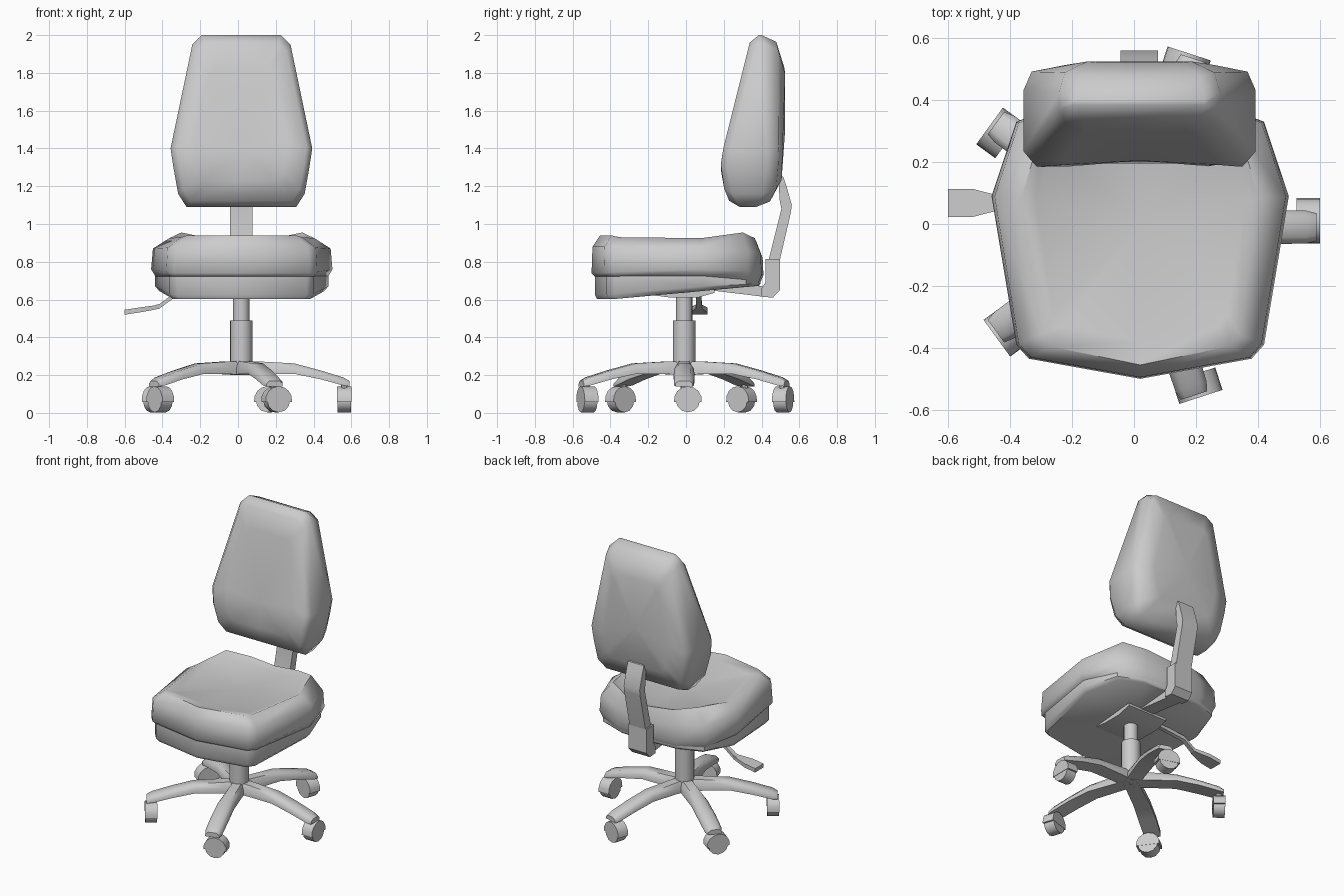
import bpy, bmesh, math
from mathutils import Matrix, Vector

if "Cube" in bpy.data.objects:
    bpy.data.objects.remove(bpy.data.objects["Cube"])

CX, CY = 0.017, -0.01          # axis of the column and star base


def finish(name, bm, angle=40):
    bmesh.ops.recalc_face_normals(bm, faces=bm.faces)
    me = bpy.data.meshes.new(name)
    bm.to_mesh(me)
    bm.free()
    ob = bpy.data.objects.new(name, me)
    bpy.context.collection.objects.link(ob)
    bpy.ops.object.select_all(action='DESELECT')
    ob.select_set(True)
    bpy.context.view_layer.objects.active = ob
    bpy.ops.object.shade_smooth_by_angle(angle=math.radians(angle))
    return ob


def loft(name, rings, start=None, end=None, angle=40, matrix=Matrix()):
    """Skin closed rings; each end is a flat cap or a fan to a point."""
    bm = bmesh.new()
    vr = [[bm.verts.new(matrix @ Vector(p)) for p in r] for r in rings]
    n = len(vr[0])
    for a, b in zip(vr, vr[1:]):
        for i in range(n):
            j = (i + 1) % n
            bm.faces.new((a[i], a[j], b[j], b[i]))
    for ring, tip in ((vr[0], start), (vr[-1], end)):
        if tip is None:
            bm.faces.new(ring)
        else:
            t = bm.verts.new(matrix @ Vector(tip))
            for i in range(n):
                bm.faces.new((ring[i], ring[(i + 1) % n], t))
    return finish(name, bm, angle)


def mirrored(half):
    """Close a half outline whose first and last points lie on the mirror line."""
    return half + [(-p[0],) + tuple(p[1:]) for p in half[-2:0:-1]]


def interp(table, t):
    for (a, va), (b, vb) in zip(table, table[1:]):
        if t <= b:
            return va + (vb - va) * max(0, (t - a) / (b - a))
    return table[-1][1]


def plate(name, profile, x0, x1):
    """Side profile (y, z) extruded across x."""
    return loft(name, [[(x, y, z) for y, z in profile] for x in (x0, x1)], angle=30)


def cylinder(name, r, z0, z1, sides=16):
    rings = [[(CX + r * math.cos(2 * math.pi * i / sides),
               CY + r * math.sin(2 * math.pi * i / sides), z) for i in range(sides)]
             for z in (z0, z1)]
    return loft(name, rings)


# Seat cushion and the shell under it
seat_half = [(0, -.5), (.36, -.435), (.4, -.39), (.48, .09), (.4, .33), (.22, .4), (0, .41)]


def seat_ring(sx, sy, zs):
    pts = mirrored([(x * sx, y * sy, z) for (x, y), z in zip(seat_half, zs)])
    return [(x + .02, y, z) for x, y, z in pts]


loft("seat_cushion", [
    seat_ring(.95, .96, [.72, .72, .72, .72, .70, .69, .69]),
    seat_ring(1, 1, [.74, .74, .745, .76, .75, .73, .73]),
    seat_ring(.98, .99, [.88, .88, .875, .87, .86, .84, .82]),
    seat_ring(.80, .91, [.94, .94, .93, .925, .955, .925, .905]),
    seat_ring(.70, .76, [.928, .925, .915, .905, .915, .90, .89]),
], start=(.02, 0, .70), end=(.02, 0, .897), angle=60)
loft("seat_shell", [
    seat_ring(.955, .965, [.725, .725, .725, .725, .71, .70, .70]),
    seat_ring(.955, .965, [.625, .625, .63, .67, .68, .685, .685]),
    seat_ring(.91, .94, [.602, .602, .604, .645, .667, .672, .672]),
], end=(.02, 0, .637), angle=45)

# Backrest: rings grow from the front face to the rim and close on the back
back_half = [(0, 2), (.21, 2), (.26, 1.95), (.375, 1.4), (.36, 1.3), (.335, 1.16),
             (.29, 1.09), (0, 1.09)]
front_y = [(1.09, .235), (1.16, .195), (1.3, .17), (1.4, .185), (2, .335)]
rear_y = [(1.09, .45), (1.2, .505), (1.8, .525), (1.95, .505), (2, .48)]


def back_ring(s, table, dy):
    pts = [(.018 + x * s, 1.5 + (z - 1.5) * s) for x, z in mirrored(back_half)]
    return [(x, interp(table, z) + dy, z) for x, z in pts]


loft("backrest", [
    back_ring(.66, front_y, .012),
    back_ring(.92, front_y, .012),
    back_ring(1, front_y, .05),
    back_ring(1, rear_y, -.08),
    back_ring(.93, rear_y, -.02),
    back_ring(.65, rear_y, 0),
], start=(.018, interp(front_y, 1.4) + .02, 1.4), end=(.018, .525, 1.5), angle=60)

# Backrest support: bent strut, elbow block and arm under the seat
plate("back_strut", [(.49, 1.26), (.515, 1.25), (.535, 1.19), (.56, 1.1), (.555, 1.06),
                     (.49, .78), (.43, .78), (.505, 1.08), (.495, 1.13)], CX - .06, CX + .06)
plate("strut_elbow", [(.42, .815), (.497, .815), (.497, .65), (.46, .61), (.40, .615),
                      (.40, .66), (.42, .69)], CX - .068, CX + .068)
plate("support_arm", [(.41, .67), (.41, .615), (.33, .625), (.1, .652), (.1, .69)],
      CX - .05, CX + .05)

# Mounting plate and gas column
plate("mount_plate", [(-.17, .65), (-.17, .622), (-.08, .61), (.06, .61), (.15, .635),
                      (.15, .66)], CX - .15, CX + .15)
cylinder("column_rod", .044, .45, .64)
cylinder("column_sleeve", .06, .21, .49)

# Height lever: bent rod with a flat paddle
def bar(name, stations, yc=.068):
    """Rectangular bar running along x; stations are x, z, half width, half height."""
    loft(name, [[(x, yc - w, z - h), (x, yc + w, z - h), (x, yc + w, z + h), (x, yc - w, z + h)]
                for x, z, w, h in stations])


bar("lever_rod", [(-.1, .645, .014, .012), (-.34, .62, .014, .012), (-.415, .565, .016, .012),
                  (-.45, .557, .018, .01)])
bar("lever_paddle", [(-.415, .562, .018, .01), (-.47, .553, .032, .012),
                     (-.52, .545, .045, .013), (-.60, .533, .045, .013)])

# Star base: five arms, each with a caster
arm = [(0, .275, .20, .045), (.1, .272, .205, .048), (.28, .262, .207, .052),
       (.42, .225, .178, .055), (.54, .188, .145, .053), (.572, .17, .14, .045)]


def disc(r, a0, a1, n, x):
    return [(x, .02 + r * math.cos(math.radians(a0 + (a1 - a0) * i / n)),
             .067 + r * math.sin(math.radians(a0 + (a1 - a0) * i / n))) for i in range(n + 1)]


for k in range(5):
    m = Matrix.Translation((CX, CY, 0)) @ Matrix.Rotation(k * math.tau / 5, 4, 'Z')
    loft(f"base_arm_{k + 1}",
         [[(r, -w, b), (r, w, b), (r, w, b + (t - b) * .5), (r, w * .6, t),
           (r, -w * .6, t), (r, -w, b + (t - b) * .5)] for r, t, b, w in arm],
         angle=50, matrix=m)
    off = Matrix.Translation((.545, 0, 0))
    loft(f"caster_wheel_{k + 1}", [disc(.064, 0, 330, 11, x) for x in (-.036, .036)],
         matrix=m @ off)
    loft(f"caster_hood_{k + 1}", [disc(.074, -8, 188, 8, x) for x in (-.038, .038)],
         matrix=m @ off)
    loft(f"caster_stem_{k + 1}",
         [[(.018 * math.cos(i * math.tau / 8), .018 * math.sin(i * math.tau / 8), z)
           for i in range(8)] for z in (.1, .17)], matrix=m @ off)
